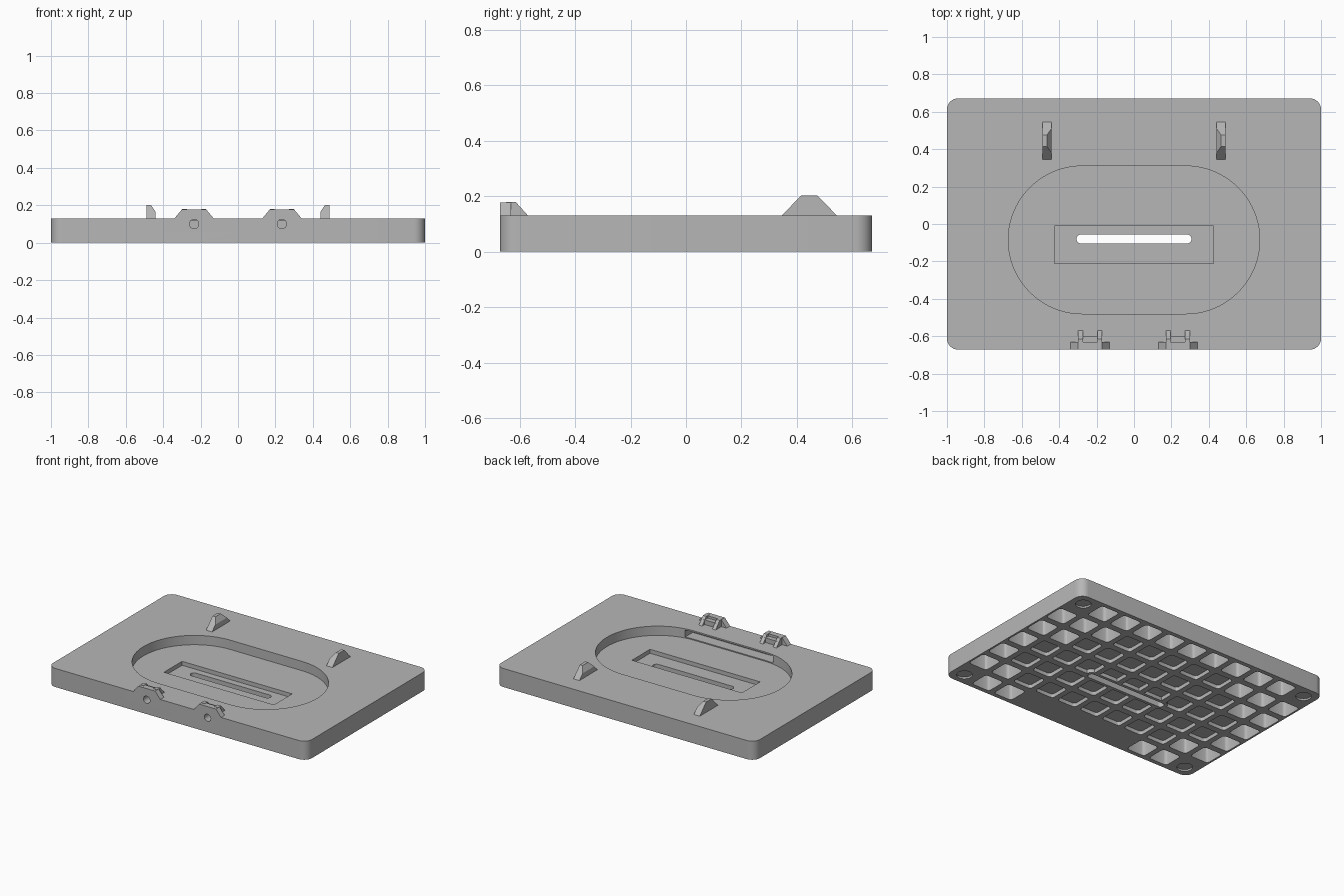
import bpy, bmesh
from math import pi, cos, sin, radians, hypot
from mathutils import Vector

if "Cube" in bpy.data.objects:
    bpy.data.objects.remove(bpy.data.objects["Cube"])

grey = bpy.data.materials.new("plain_grey")
grey.use_nodes = True
colour = (0.47, 0.47, 0.47, 1)
grey.diffuse_color = colour
grey.node_tree.nodes["Principled BSDF"].inputs["Base Color"].default_value = colour

TOP, FLOOR, LEDGE = 0.13, 0.065, 0.037
POCKET_Y, POCKET_R, POCKET_HALF = -0.085, 0.395, 0.277


def rounded(cx, cy, hx, hy, r, steps=6):
    """Outline of a rounded rectangle, counter-clockwise."""
    pts = []
    for q, (sx, sy) in enumerate([(1, 1), (-1, 1), (-1, -1), (1, -1)]):
        for i in range(steps + 1):
            a = (q + i / steps) * pi / 2
            p = (cx + sx * (hx - r) + r * cos(a), cy + sy * (hy - r) + r * sin(a))
            if not pts or hypot(p[0] - pts[-1][0], p[1] - pts[-1][1]) > 1e-5:
                pts.append(p)
    if hypot(pts[0][0] - pts[-1][0], pts[0][1] - pts[-1][1]) < 1e-5:
        pts.pop()
    return pts


def prism(bm, outline, lo, hi, axis="z"):
    """Extrude an outline along an axis; outline is xy, xz or yz."""
    place = {"z": lambda a, b, c: (a, b, c),
             "y": lambda a, b, c: (a, c, b),
             "x": lambda a, b, c: (c, a, b)}[axis]
    base, cap = [[bm.verts.new(place(a, b, c)) for a, b in outline] for c in (lo, hi)]
    n = len(base)
    faces = [bm.faces.new(base), bm.faces.new(cap)]
    for i in range(n):
        j = (i + 1) % n
        faces.append(bm.faces.new((base[i], base[j], cap[j], cap[i])))
    bmesh.ops.recalc_face_normals(bm, faces=faces)


def box(bm, x0, x1, y0, y1, z0, z1):
    prism(bm, [(x0, y0), (x1, y0), (x1, y1), (x0, y1)], z0, z1)


def finish(bm, name):
    mesh = bpy.data.meshes.new(name)
    bm.to_mesh(mesh)
    bm.free()
    mesh.materials.append(grey)
    ob = bpy.data.objects.new(name, mesh)
    bpy.context.collection.objects.link(ob)
    return ob


def cut(target, bm, name):
    """Subtract a cutter, apply the result and drop the cutter."""
    tool = finish(bm, name)
    tool.hide_render = True
    bpy.context.view_layer.objects.active = target
    mod = target.modifiers.new(name, "BOOLEAN")
    mod.operation, mod.solver, mod.object = "DIFFERENCE", "EXACT", tool
    bpy.ops.object.modifier_apply(modifier=mod.name)
    bpy.data.objects.remove(tool)


def smooth(ob):
    bpy.ops.object.select_all(action="DESELECT")
    ob.select_set(True)
    bpy.context.view_layer.objects.active = ob
    bpy.ops.object.shade_smooth_by_angle(angle=radians(30))


# Base plate with rounded corners
bm = bmesh.new()
prism(bm, rounded(0, 0, 1, 0.672, 0.06, 8), 0, TOP)
plate = finish(bm, "base_plate")

# Oval pocket, then the rectangular recess in its floor
bm = bmesh.new()
prism(bm, rounded(0, POCKET_Y, POCKET_HALF + POCKET_R, POCKET_R, POCKET_R, 20), FLOOR, TOP + 0.1)
cut(plate, bm, "pocket_cutter")
bm = bmesh.new()
box(bm, -0.425, 0.425, -0.21, -0.01, LEDGE, TOP)
cut(plate, bm, "recess_cutter")

# Grid of hollow cells underneath, shallow below the pocket
bm = bmesh.new()
for col in range(-5, 6):
    for row in range(-3, 4):
        x, y = col * 0.183, row * 0.19
        corner = abs(col) == 5 and abs(row) == 3
        solid_front = row == -3 and abs(col) < 3
        if solid_front:
            continue
        if corner:
            x, y = 0.91 * col / 5, 0.585 * row / 3
            prism(bm, rounded(x, y, 0.05, 0.05, 0.05), -0.1, 0.012)
            continue
        reach = hypot(max(abs(x) - POCKET_HALF, 0), y - POCKET_Y)
        depth = 0.026 if reach < POCKET_R + 0.09 else 0.11
        prism(bm, rounded(x, y, 0.072, 0.072, 0.02, 3), -0.1, depth)
cut(plate, bm, "cell_cutter")

# Rim around the slot on the underside
bm = bmesh.new()
prism(bm, rounded(0, -0.08, 0.33, 0.045, 0.045), 0, LEDGE - 0.004)
rim = finish(bm, "slot_rim")

# Slot through the plate and the rim
for part in (plate, rim):
    bm = bmesh.new()
    prism(bm, rounded(0, -0.08, 0.308, 0.024, 0.024), -0.1, TOP)
    cut(part, bm, "slot_cutter")

# Opening in the front pocket wall
bm = bmesh.new()
box(bm, -0.34, 0.34, -0.56, -0.40, 0.072, 0.12)
cut(plate, bm, "wall_opening_cutter")

# Round holes from the front face into the opening
bm = bmesh.new()
for x in (-0.235, 0.235):
    prism(bm, rounded(x, 0.1, 0.025, 0.025, 0.025), -0.8, -0.52, "y")
cut(plate, bm, "front_hole_cutter")
smooth(plate)
smooth(rim)

# Front brackets: winged plate, two gussets and a cross bar
for side, x in (("right", -0.235), ("left", 0.235)):
    bm = bmesh.new()
    prism(bm, [(x - 0.105, TOP), (x + 0.105, TOP), (x + 0.065, 0.178), (x - 0.065, 0.178)],
          -0.672, -0.632, "y")
    for s in (-1, 1):
        mid = x + s * 0.052
        prism(bm, [(-0.65, TOP), (-0.57, TOP), (-0.615, 0.18), (-0.65, 0.18)],
              mid - 0.013, mid + 0.013, "x")
    box(bm, x - 0.05, x + 0.05, -0.632, -0.598, TOP, 0.162)
    finish(bm, side + "_front_bracket")

# Rear pegs: trapezoids with the inner top edge sliced off
for side, s in (("right", -1), ("left", 1)):
    bm = bmesh.new()
    prism(bm, [(0.345, TOP), (0.545, TOP), (0.475, 0.202), (0.415, 0.202)],
          s * 0.442, s * 0.488, "x")
    plane = bmesh.ops.bisect_plane(
        bm, geom=bm.verts[:] + bm.edges[:] + bm.faces[:],
        plane_co=Vector((s * 0.466, 0, 0.202)),
        plane_no=Vector((-s * 0.035, 0, 0.024)), clear_outer=True)
    rim_edges = [e for e in plane["geom_cut"] if isinstance(e, bmesh.types.BMEdge)]
    bmesh.ops.contextual_create(bm, geom=rim_edges)
    bmesh.ops.recalc_face_normals(bm, faces=bm.faces[:])
    finish(bm, side + "_rear_peg")
